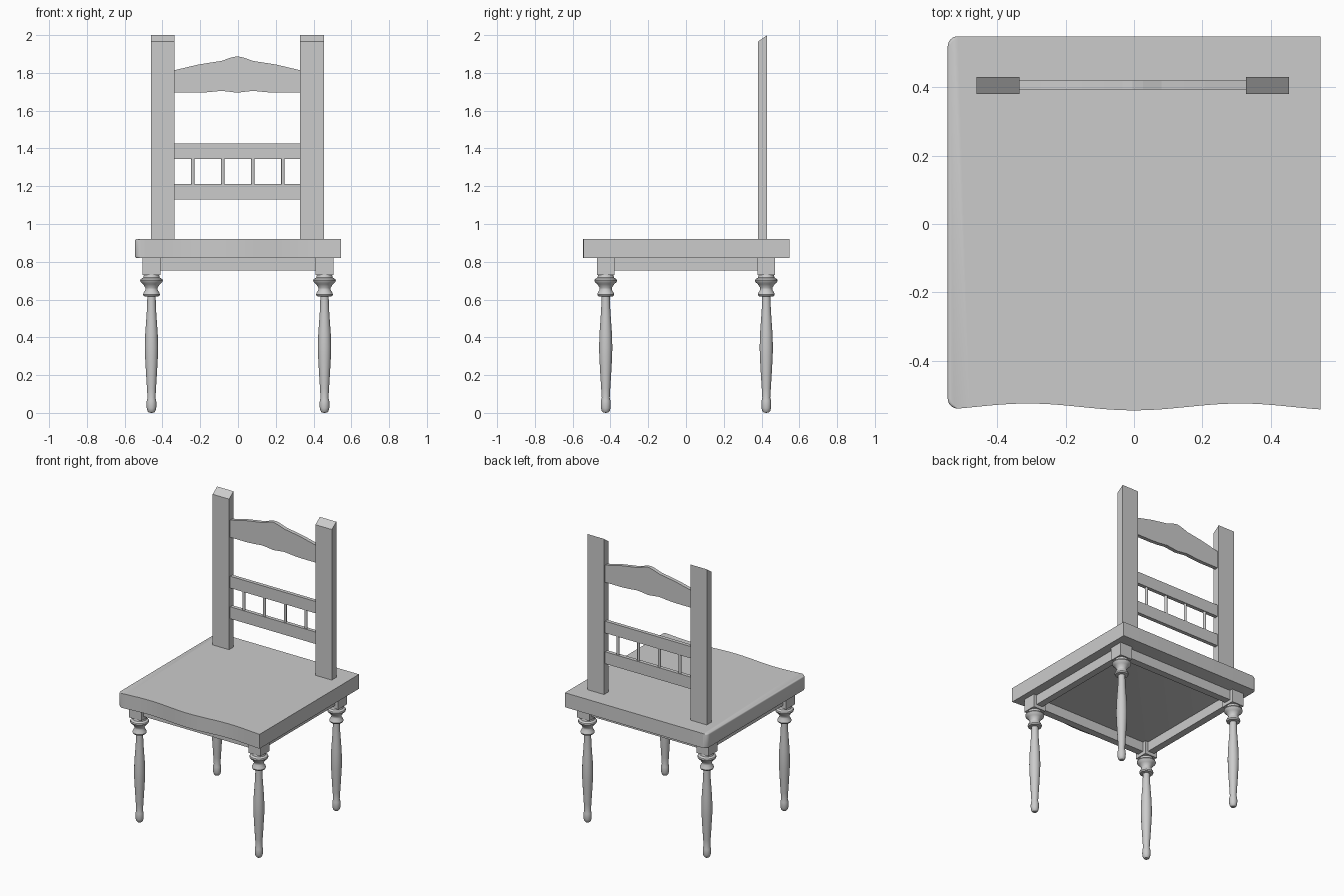
import bpy, bmesh, math
from mathutils import Vector

if "Cube" in bpy.data.objects:
    bpy.data.objects.remove(bpy.data.objects["Cube"])


def finish(name, bm, smooth=False):
    bmesh.ops.recalc_face_normals(bm, faces=bm.faces)
    me = bpy.data.meshes.new(name)
    bm.to_mesh(me)
    bm.free()
    ob = bpy.data.objects.new(name, me)
    bpy.context.collection.objects.link(ob)
    if smooth:
        bpy.ops.object.select_all(action='DESELECT')
        ob.select_set(True)
        bpy.context.view_layer.objects.active = ob
        bpy.ops.object.shade_smooth_by_angle(angle=math.radians(35))
    return ob


def prism(points, offset):
    """Extrude a closed outline of 3D points along an offset."""
    bm = bmesh.new()
    face = bm.faces.new([bm.verts.new(p) for p in points])
    ext = bmesh.ops.extrude_face_region(bm, geom=[face], use_keep_orig=True)
    verts = [g for g in ext['geom'] if isinstance(g, bmesh.types.BMVert)]
    bmesh.ops.translate(bm, vec=Vector(offset), verts=verts)
    return bm


def box(name, x0, x1, y0, y1, z0, z1):
    outline = [(x0, y0, z0), (x1, y0, z0), (x1, y1, z0), (x0, y1, z0)]
    return finish(name, prism(outline, (0, 0, z1 - z0)))


def lathe(name, profile, x, y, sides):
    bm = bmesh.new()
    verts = [bm.verts.new((x + r, y, z)) for r, z in profile]
    edges = [bm.edges.new(p) for p in zip(verts, verts[1:])]
    bmesh.ops.spin(bm, geom=verts + edges, cent=(x, y, 0), axis=(0, 0, 1),
                   angle=2 * math.pi, steps=sides)
    bmesh.ops.remove_doubles(bm, verts=bm.verts, dist=0.0003)
    return finish(name, bm, True)


# Seat: wavy front edge, rounded left corners, square right corners
R, L, B = 0.03, -0.545, 0.549


def front(x):
    return -0.535 - 0.01 * math.cos(math.pi * x / 0.31)


outline = []
for i in range(33):
    x = L + R + (0.545 - L - R) * i / 32
    outline.append((x, front(x), 0.82))
outline.append((0.545, B, 0.82))
for i in range(7):
    a = math.pi / 2 * (1 + i / 6)
    outline.append((L + R + R * math.cos(a), B - R + R * math.sin(a), 0.82))
for i in range(6):
    a = math.pi * (1 + i / 12)
    outline.append((L + R + R * math.cos(a), front(L + R) + R + R * math.sin(a), 0.82))
bm = prism(outline, (0, 0, 0.1))
rim = [e for e in bm.edges if all(v.co.x < L + R - 0.001 for v in e.verts)
       and abs(e.verts[0].co.z - e.verts[1].co.z) < 0.01]
bmesh.ops.bevel(bm, geom=rim, offset=0.008, segments=3, profile=0.5, affect='EDGES')
finish("seat", bm, True)

# Turned legs with square blocks at the top
LX, LY = 0.458, 0.425
leg_profile = [
    (0, 0), (0.014, 0.002), (0.021, 0.01), (0.025, 0.025), (0.026, 0.045),
    (0.025, 0.065), (0.021, 0.08), (0.024, 0.13), (0.029, 0.21),
    (0.034, 0.30), (0.035, 0.35), (0.033, 0.42), (0.028, 0.49),
    (0.024, 0.55), (0.022, 0.615), (0.041, 0.618), (0.045, 0.626),
    (0.042, 0.636), (0.032, 0.652), (0.032, 0.662), (0.045, 0.682),
    (0.057, 0.692), (0.060, 0.70), (0.057, 0.708), (0.044, 0.716),
    (0.040, 0.732), (0, 0.732)]
for yn, y in (("front", -LY), ("back", LY)):
    for xn, x in (("left", -LX), ("right", LX)):
        lathe(f"{yn}_{xn}_leg", leg_profile, x, y, 24)
        box(f"{yn}_{xn}_leg_block", x - 0.047, x + 0.047,
            y - 0.047, y + 0.047, 0.73, 0.82)

# Aprons between the leg blocks
for s, yn, xn in ((-1, "front", "left"), (1, "back", "right")):
    box(f"{yn}_apron", -0.415, 0.415, s * LY - 0.024, s * LY + 0.024, 0.753, 0.82)
    box(f"{xn}_apron", s * LX - 0.024, s * LX + 0.024, -0.38, 0.38, 0.753, 0.82)

# Back posts with tops sloping down to the front
for name, x in (("left_post", -0.461), ("right_post", 0.328)):
    side = [(x, 0.38, 0.915), (x, 0.43, 0.915), (x, 0.43, 2.0), (x, 0.38, 1.965)]
    finish(name, prism(side, (0.126, 0, 0)))

# Back rails and spindles
Y0, Y1, X0, X1 = 0.393, 0.419, -0.34, 0.333
box("lower_rail", X0, X1, Y0, Y1, 1.13, 1.213)
box("upper_rail", X0, X1, Y0, Y1, 1.343, 1.425)
for i in range(4):
    lathe(f"spindle_{i + 1}", [(0.0095, 1.208), (0.0095, 1.348)],
          -0.239 + 0.159 * i, 0.406, 12)

# Shaped crest rail
C = -0.004
top = [(0, 1.888), (0.03, 1.882), (0.085, 1.863), (0.15, 1.853),
       (0.21, 1.843), (0.27, 1.829), (0.336, 1.813)]
low = [(0.336, 1.695), (0.21, 1.695), (0.15, 1.698), (0.085, 1.705),
       (0.04, 1.70), (0, 1.695)]
right = top + low
left = [(-x, z) for x, z in reversed(right[1:-1])]
finish("crest_rail", prism([(x + C, Y0, z) for x, z in right + left],
                           (0, Y1 - Y0, 0)))
